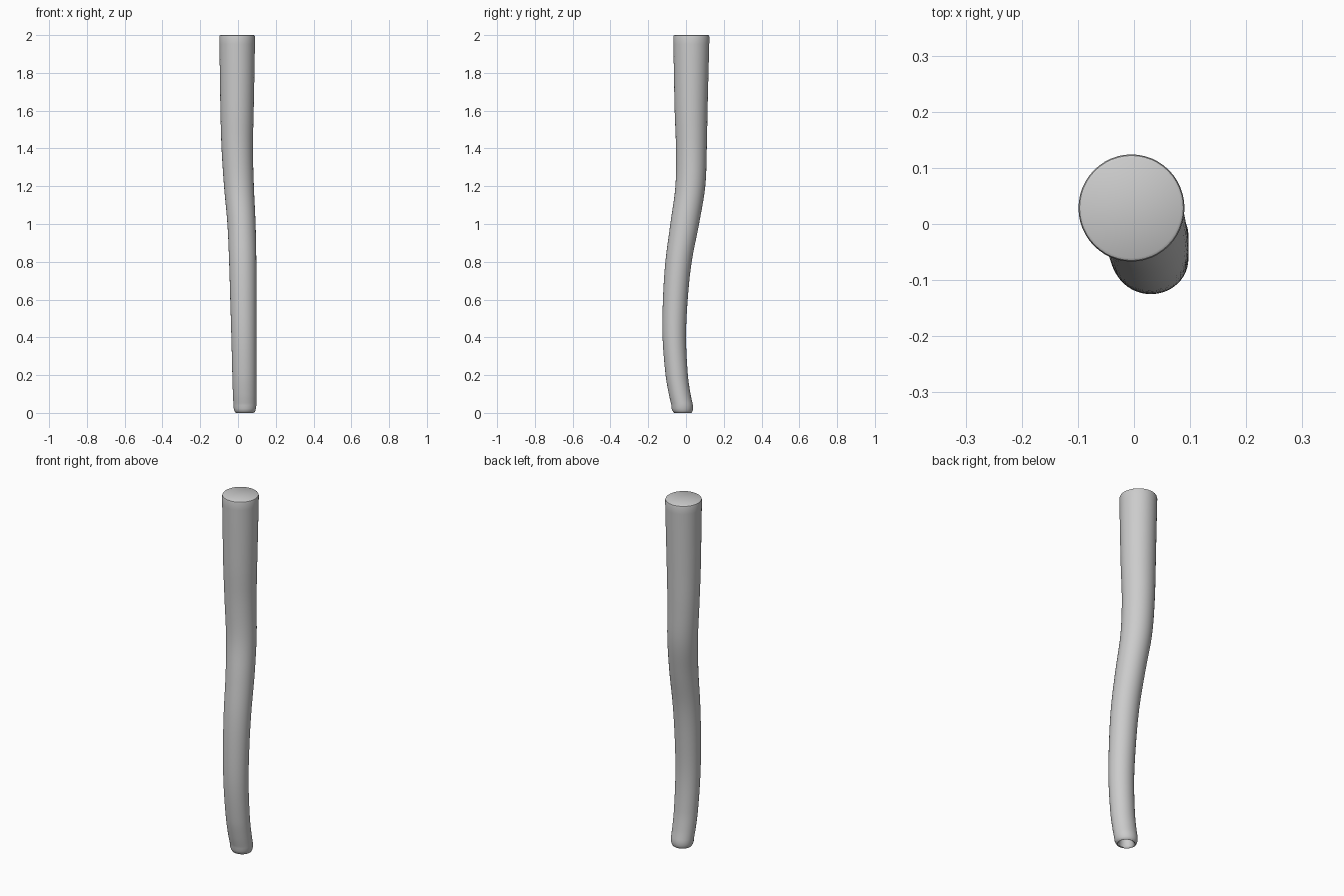
import bpy, bmesh, math

if "Cube" in bpy.data.objects:
    bpy.data.objects.remove(bpy.data.objects["Cube"])

SIDES = 48

# Main wall stations, bottom to top: z, left x, right x, front y, back y
wall = [
    (0.04, -0.024, 0.097, -0.077, 0.037),
    (0.10, -0.027, 0.097, -0.091, 0.024),
    (0.20, -0.030, 0.097, -0.108, 0.010),
    (0.40, -0.035, 0.097, -0.124, 0.000),
    (0.60, -0.041, 0.097, -0.122, 0.009),
    (0.80, -0.047, 0.097, -0.109, 0.030),
    (1.00, -0.056, 0.093, -0.083, 0.069),
    (1.20, -0.074, 0.084, -0.056, 0.102),
    (1.40, -0.087, 0.079, -0.053, 0.110),
    (1.60, -0.093, 0.083, -0.060, 0.114),
    (1.80, -0.096, 0.087, -0.064, 0.119),
    (1.99, -0.099, 0.090, -0.067, 0.124),
]


def spline(pts, steps):
    """Catmull-Rom resampling of the stations."""
    out = []
    for i in range(len(pts) - 1):
        a, b, c, d = (pts[max(i - 1, 0)], pts[i], pts[i + 1],
                      pts[min(i + 2, len(pts) - 1)])
        hm = (c[0] - a[0]), (d[0] - b[0])
        h = c[0] - b[0]
        for s in range(steps):
            t = s / steps
            row = [b[0] + h * t]
            for k in range(1, 5):
                m0 = (c[k] - a[k]) / hm[0] * h
                m1 = (d[k] - b[k]) / hm[1] * h
                row.append((2*t**3 - 3*t**2 + 1) * b[k] + (t**3 - 2*t*t + t) * m0
                           + (3*t*t - 2*t**3) * c[k] + (t**3 - t*t) * m1)
            out.append(row)
    out.append(list(pts[-1]))
    return out


bm = bmesh.new()


def ring(z, cx, cy, rx, ry):
    return [bm.verts.new((cx + rx * math.cos(2 * math.pi * i / SIDES),
                          cy + ry * math.sin(2 * math.pi * i / SIDES), z))
            for i in range(SIDES)]


rings = []
# Hollow in the lower end, then its rounded lip: z, radius
for z, r in [(0.085, 0.012), (0.078, 0.024), (0.06, 0.031), (0.03, 0.034),
             (0.01, 0.037), (0.002, 0.041), (0.0, 0.045), (0.003, 0.050),
             (0.012, 0.055), (0.024, 0.058)]:
    rings.append(ring(z, 0.036, -0.017 - 0.1 * z, r + 0.001, r - 0.001))
# Curved wall
for z, x0, x1, y0, y1 in spline(wall, 5):
    rings.append(ring(z, (x0 + x1) / 2, (y0 + y1) / 2, (x1 - x0) / 2, (y1 - y0) / 2))
# Small rounded edge on the flat top
rings.append(ring(1.997, -0.0045, 0.0285, 0.0925, 0.0935))
rings.append(ring(2.0, -0.0045, 0.0285, 0.088, 0.089))

for a, b in zip(rings, rings[1:]):
    for i in range(SIDES):
        j = (i + 1) % SIDES
        bm.faces.new((a[i], a[j], b[j], b[i]))
bm.faces.new(rings[-1])
bm.faces.new(list(reversed(rings[0])))
bmesh.ops.recalc_face_normals(bm, faces=bm.faces[:])

mesh = bpy.data.meshes.new("curved_tube")
bm.to_mesh(mesh)
bm.free()
tube = bpy.data.objects.new("curved_tube", mesh)
bpy.context.collection.objects.link(tube)
bpy.context.view_layer.objects.active = tube
tube.select_set(True)
bpy.ops.object.shade_smooth_by_angle(angle=math.radians(40))
